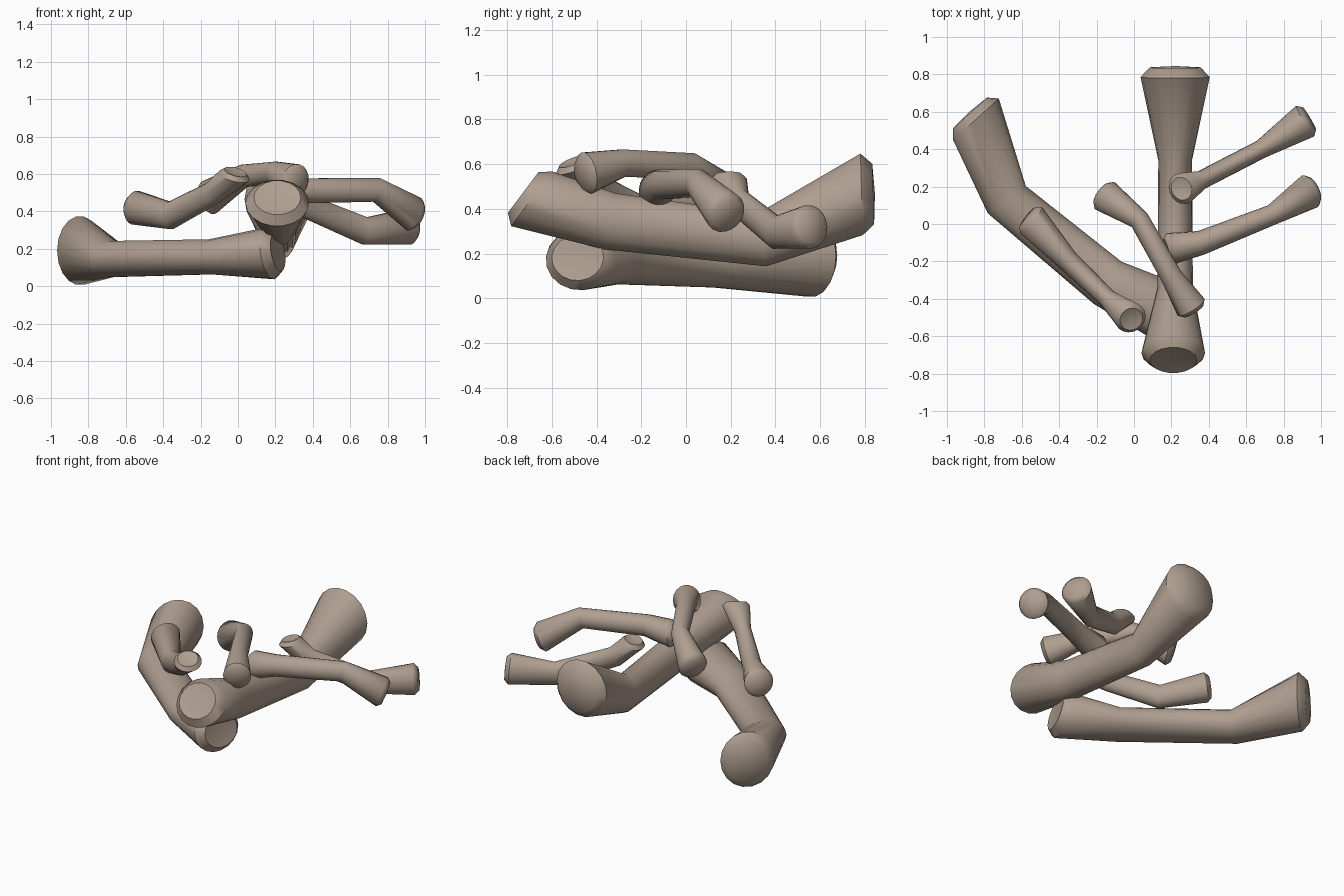
import bpy, bmesh, math
from mathutils import Vector

if "Cube" in bpy.data.objects:
    bpy.data.objects.remove(bpy.data.objects["Cube"])

SIDES = 18
wood = bpy.data.materials.new("pale brown wood")
wood.diffuse_color = (0.43, 0.345, 0.28, 1)
wood.use_nodes = True
wood.node_tree.nodes["Principled BSDF"].inputs["Base Color"].default_value = wood.diffuse_color


def branch(name, stations, n0=None, n1=None, dent=0.0):
    """Loft a limb; stations are (x, y, z, sideways radius, other radius).
    n0/n1 override the outward facing of the two cut ends."""
    pts = [Vector(s[:3]) for s in stations]
    flow = pts[-1] - pts[0]
    side = Vector((flow.y, -flow.x, 0)).normalized()
    bm = bmesh.new()
    last = len(pts) - 1

    def ring(c, n, ru, rv):
        u = (side - n * side.dot(n)).normalized()
        v = n.cross(u)
        return [bm.verts.new(c + u * ru * math.cos(a) + v * rv * math.sin(a))
                for a in (2 * math.pi * i / SIDES for i in range(SIDES))]

    normals = []
    for i in range(last + 1):
        t = Vector()
        if i > 0:
            t += (pts[i] - pts[i - 1]).normalized()
        if i < last:
            t += (pts[i + 1] - pts[i]).normalized()
        normals.append(t.normalized())
    if n0:
        normals[0] = -Vector(n0).normalized()
    if n1:
        normals[last] = Vector(n1).normalized()

    # limb rings, with a rounded rim added at each end
    rings = []
    r = stations[0][3:]
    k = 0.28 * r[0]
    rings.append(ring(pts[0] - normals[0] * k, normals[0], r[0] * .74, r[1] * .74))
    for p, n, s in zip(pts, normals, stations):
        rings.append(ring(p, n, s[3], s[4]))
    q = stations[-1][3:]
    m = 0.28 * q[0]
    rings.append(ring(pts[-1] + normals[-1] * m, normals[-1], q[0] * .74, q[1] * .74))
    for a, b in zip(rings, rings[1:]):
        for i in range(SIDES):
            j = (i + 1) % SIDES
            bm.faces.new((a[i], a[j], b[j], b[i]))

    # end caps: the near end is slightly dented, the far end is gently domed
    c0 = bm.verts.new(pts[0] - normals[0] * (k * 1.15 - dent))
    c1 = bm.verts.new(pts[-1] + normals[-1] * m * 1.15)
    for i in range(SIDES):
        j = (i + 1) % SIDES
        bm.faces.new((c0, rings[0][j], rings[0][i]))
        bm.faces.new((c1, rings[-1][i], rings[-1][j]))
    bmesh.ops.recalc_face_normals(bm, faces=bm.faces)

    me = bpy.data.meshes.new(name)
    bm.to_mesh(me)
    bm.free()
    me.materials.append(wood)
    ob = bpy.data.objects.new(name, me)
    bpy.context.collection.objects.link(ob)
    bpy.ops.object.select_all(action='DESELECT')
    ob.select_set(True)
    bpy.context.view_layer.objects.active = ob
    bpy.ops.object.shade_smooth_by_angle(angle=math.radians(50))
    return ob


# Two thick logs
branch("upper_log",
       [(.21, -.69, .445, .17, .155), (.22, -.34, .345, .095, .13),
        (.22, .34, .262, .09, .122), (.22, .785, .465, .185, .185)],
       n0=(0, -.8, .6), n1=(0, 1, .03), dent=.02)
branch("lower_log",
       [(.17, -.47, .175, .165, .14), (-.14, -.315, .157, .135, .095),
        (-.68, .13, .145, .125, .098), (-.845, .56, .19, .165, .185)],
       n0=(.93, -.3, .15), n1=(-.67, .74, 0), dent=.02)

# Four thin branches lying across them
branch("crossing_branch",
       [(.305, -.445, .56, .085, .095), (.2, -.28, .605, .058, .062),
        (.03, .02, .59, .055, .062), (-.155, .15, .475, .09, .095)],
       n0=(.5, -.8, -.2), n1=(-.75, .55, -.3))
branch("left_branch",
       [(-.02, -.5, .59, .085, .085), (-.14, -.4, .495, .05, .065),
        (-.36, -.19, .378, .06, .075), (-.55, .02, .42, .092, .092)],
       n0=(.25, -.35, .9), n1=(-.75, .6, .15), dent=.02)
branch("right_branch",
       [(.2, -.13, .485, .085, .09), (.36, -.1, .51, .065, .068),
        (.74, .05, .515, .055, .066), (.94, .175, .385, .095, .095)],
       n0=(-.95, -.3, .1), n1=(.8, .4, -.35), dent=.01)
branch("back_right_branch",
       [(.26, .19, .53, .085, .075), (.36, .235, .43, .05, .065),
        (.68, .4, .295, .05, .075), (.915, .55, .32, .095, .098)],
       n0=(-.25, -.05, 1), n1=(.85, .5, .08), dent=.02)
